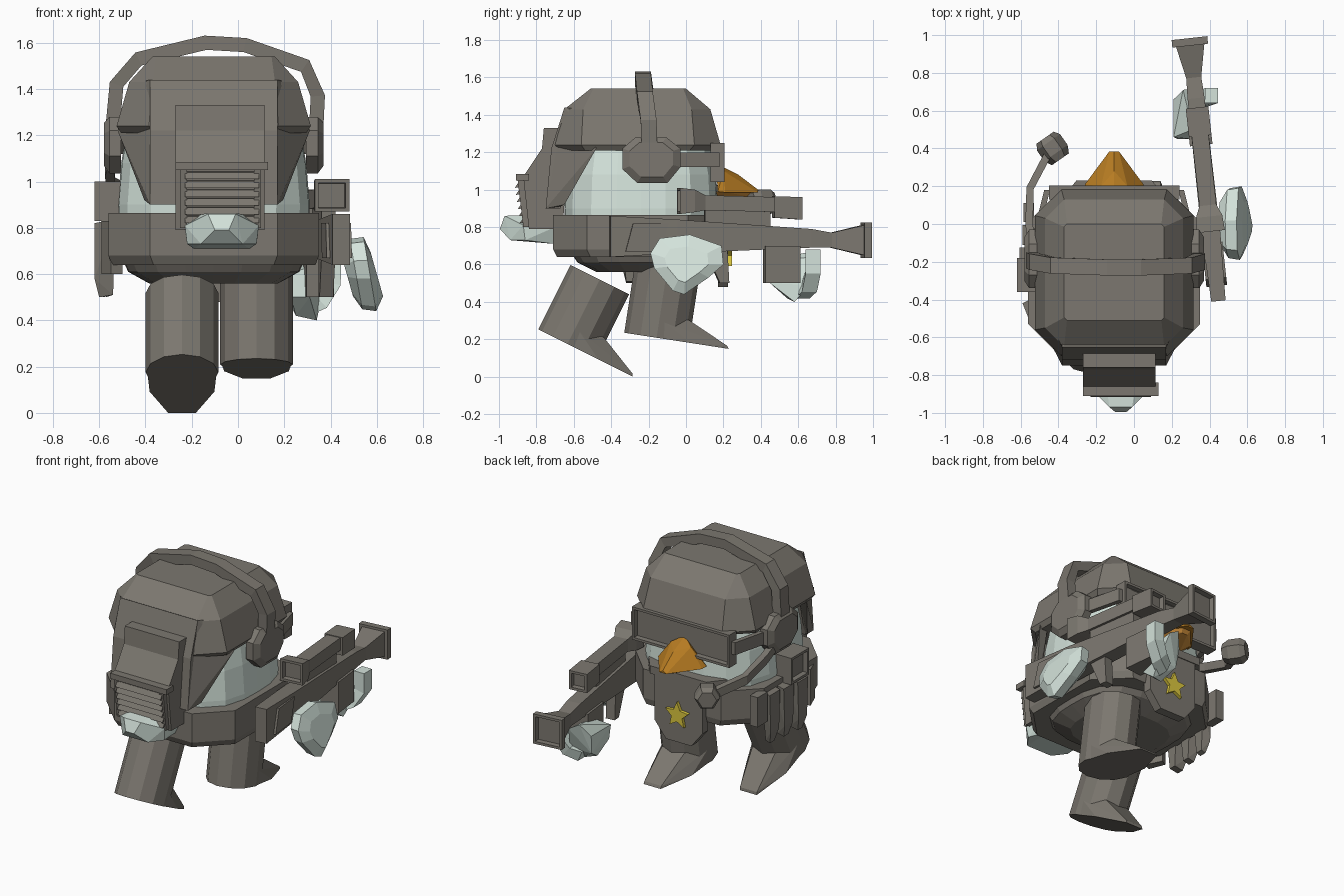
import bpy, bmesh
from math import sin, cos, pi, radians
from mathutils import Vector, Matrix

cube = bpy.data.objects.get("Cube")
if cube:
    bpy.data.objects.remove(cube)


def material(name, rgb):
    m = bpy.data.materials.new(name)
    m.use_nodes = True
    m.diffuse_color = (*rgb, 1)
    m.node_tree.nodes["Principled BSDF"].inputs["Base Color"].default_value = (*rgb, 1)
    return m


GREY = material("warm grey", (0.2, 0.185, 0.16))
WHITE = material("pale mint", (0.66, 0.77, 0.71))
ORANGE = material("beak orange", (0.47, 0.2, 0.016))
BRIGHT = material("bright orange", (0.7, 0.31, 0.05))
YELLOW = material("badge yellow", (0.72, 0.58, 0.05))
CX = -0.105  # centre line of the body


def finish(name, bm, mat, matrix=None):
    bmesh.ops.recalc_face_normals(bm, faces=bm.faces[:])
    me = bpy.data.meshes.new(name)
    bm.to_mesh(me)
    bm.free()
    me.materials.append(mat)
    ob = bpy.data.objects.new(name, me)
    bpy.context.collection.objects.link(ob)
    if matrix:
        ob.matrix_world = matrix
    return ob


def hull(name, pts, mat=GREY, matrix=None):
    bm = bmesh.new()
    for p in pts:
        bm.verts.new(p)
    out = bmesh.ops.convex_hull(bm, input=bm.verts[:])
    loose = {v for v in out["geom_interior"] + out["geom_unused"] if isinstance(v, bmesh.types.BMVert)}
    bmesh.ops.delete(bm, geom=list(loose), context="VERTS")
    bmesh.ops.dissolve_limit(bm, angle_limit=radians(2), verts=bm.verts[:], edges=bm.edges[:])
    return finish(name, bm, mat, matrix)


def loft(name, rings, mat=GREY, matrix=None, recess_ends=()):
    """Skin a list of rings and cap them; recess_ends hollows the chosen caps."""
    bm = bmesh.new()
    loops = [[bm.verts.new(p) for p in r] for r in rings]
    n = len(loops[0])
    for a, b in zip(loops, loops[1:]):
        for i in range(n):
            bm.faces.new((a[i], a[(i + 1) % n], b[(i + 1) % n], b[i]))
    caps = {0: bm.faces.new(loops[0][::-1]), -1: bm.faces.new(loops[-1])}
    bmesh.ops.recalc_face_normals(bm, faces=bm.faces[:])
    bm.normal_update()
    for end in recess_ends:
        cap = caps[end]
        normal = cap.normal.copy()
        # Rim, then walls, then a sunken floor
        bmesh.ops.inset_region(bm, faces=[cap], thickness=0.022)
        bmesh.ops.inset_region(bm, faces=[cap], thickness=0.004)
        bmesh.ops.translate(bm, verts=cap.verts[:], vec=normal * -0.03)
    return finish(name, bm, mat, matrix)


def box(name, x, y, z, mat=GREY, matrix=None):
    return hull(name, [(a, b, c) for a in x for b in y for c in z], mat, matrix)


def octagon(half, y0, y1, c, z):
    xs = (half - c, half, half, half - c)
    ys = (y0, y0 + c, y1 - c, y1)
    right = [(CX + a, b, z) for a, b in zip(xs, ys)]
    return right + [(2 * CX - a, b, z) for a, b, z in right[::-1]]


def section(x, y, z0, z1, w):
    return [(x - w, y, z0), (x + w, y, z0), (x + w, y, z1), (x - w, y, z1)]


def tube(name, pts, width, thick, side, mat=GREY):
    pts = [Vector(p) for p in pts]
    side = Vector(side).normalized()
    rings = []
    for i, p in enumerate(pts):
        t = pts[min(i + 1, len(pts) - 1)] - pts[max(i - 1, 0)]
        n = t.cross(side).normalized()
        rings.append([p + side * a * width / 2 + n * b * thick / 2
                      for a, b in ((-1, -1), (1, -1), (1, 1), (-1, 1))])
    return loft(name, rings, mat)


def prism(name, outline, x0, x1, mat=GREY):
    return loft(name, [[(x, y, z) for y, z in outline] for x in (x0, x1)], mat)


# Rounded body, grey below the belt
def body_ring(half, y0, y1, z, n=20):
    pts = []
    for i in range(n):
        c, s = cos(2 * pi * i / n), sin(2 * pi * i / n)
        f = (abs(c) ** 3 + abs(s) ** 3) ** (-1 / 3)
        pts.append((CX + half * c * f, (y0 + y1) / 2 + (y1 - y0) / 2 * s * f, z))
    return pts


body = loft("body", [body_ring(.28, -.48, -.02, .56), body_ring(.37, -.58, .08, .61),
                     body_ring(.41, -.64, .15, .7), body_ring(.415, -.65, .17, .9),
                     body_ring(.4, -.64, .16, 1.08), body_ring(.36, -.6, .12, 1.3)], WHITE)
body.data.materials.append(GREY)
for f in body.data.polygons:
    f.material_index = int(f.center.z < .68)

# Helmet dome with a neck guard
loft("helmet", [octagon(.4, -.68, .16, .14, 1.21), octagon(.42, -.7, .185, .14, 1.24),
                octagon(.365, -.65, .13, .1, 1.43), octagon(.265, -.51, .0, .015, 1.54)])
hull("neck_guard", [(CX + s * .275, y, z) for s in (-1, 1) for y, z in
                    ((-.65, 1.44), (-.72, 1.22), (-.75, .9), (-.67, .9), (-.56, 1.4))])
for s, side in ((-1, "right"), (1, "left")):
    hull(side + "_neck_flap", [(CX + s * x, y, z) for x, y, z in (
        (.275, -.65, 1.44), (.275, -.75, .9), (.3, -.65, .92), (.415, -.48, 1.22),
        (.36, -.49, 1.42), (.25, -.69, .9), (.36, -.48, 1.22))])
    # Ear cups and goggle straps
    cup = [(-.155, .05), (-.085, .11), (.08, .11), (.155, .05), (.155, -.05), (.085, -.135), (-.075, -.135), (-.155, -.06)]
    loft(side + "_ear_cup", [[(CX + s * (.4 + d), -.185 + y * k, 1.17 + z * k) for y, z in cup]
                             for d, k in ((0, 1), (.05, 1), (.075, .75))])
    hull(side + "_goggle_strap", [(CX + s * (x + d), y, z) for d in (0, .03) for z in (1.12, 1.2)
                                  for x, y in ((.41, -.1), (.34, .18))])

# Headphone band and microphone
tube("headphone_band", [(-.545, -.19, 1.2), (-.525, -.2, 1.42), (-.43, -.22, 1.53), (-.14, -.23, 1.6),
                        (.03, -.23, 1.59), (.29, -.22, 1.5), (.345, -.2, 1.37), (.33, -.19, 1.07)],
     .085, .062, (0, 1, 0))
tube("microphone_arm", [(-.54, -.15, 1.1), (-.555, .0, 1.05), (-.55, .19, .99), (-.45, .38, .94)],
     .055, .04, (0, 0, 1))
mic = Matrix.Translation((-.43, .4, .935)) @ Matrix.Rotation(radians(35), 4, "Z")
loft("microphone", [[(r * cos(i * pi / 3), y, r * sin(i * pi / 3)) for i in range(6)]
                    for y, r in ((-.07, .055), (-.03, .075), (.04, .075), (.07, .055))], GREY, mic)

# Goggles and beak
loft("goggles", [section(CX, .13, 1.04, 1.25, .345), section(CX, .205, 1.04, 1.25, .345)], recess_ends=(-1,))
hull("upper_beak", [(CX, .16, 1.14), (CX, .28, 1.08), (CX, .385, 1.0)] +
     [(CX + s * x, y, z) for s in (-1, 1) for x, y, z in
      ((.16, .17, .99), (.155, .21, .985), (.025, .385, .985), (.07, .2, 1.1))], ORANGE)
hull("lower_beak", [(CX + s * x, y, z) for s in (-1, 1) for x, y, z in
                    ((.15, .16, .99), (.14, .22, .985), (.1, .17, .955), (.02, .33, .965), (.03, .35, .985))], BRIGHT)

# Belt, chest plate and star badge
loft("belt", [octagon(.44, -.69, .18, .18, .64), octagon(.455, -.71, .19, .18, .68),
              octagon(.455, -.71, .19, .18, .865)])
hull("chest_plate", [(CX + s * x, y, z) for s in (-1, 1) for x, z in ((.17, .92), (.17, .58), (.09, .48))
                     for y in (.17, .225)])
hull("collar", [(CX + s * x, y, z) for s in (-1, 1) for z in (.87, .92)
                for x, y in ((.28, .13), (.19, .23), (.2, .23))])
star = [((.085 if i % 2 == 0 else .04) * sin(i * pi / 5), (.085 if i % 2 == 0 else .04) * cos(i * pi / 5))
        for i in range(10)]
loft("star_badge", [[(CX + a, y, .66 + b) for a, b in star] for y in (.22, .245)], YELLOW)

# Backpack with louvres
prism("backpack", [(-.62, 1.33), (-.76, 1.33), (-.77, 1.22), (-.87, 1.07), (-.84, .79), (-.66, .79)], -.27, .115)
box("backpack_lid", (-.27, .13), (-.91, -.84), (1.05, 1.085))
for x in (-.25, .07):
    hull("louvre_frame", [(x + a, y, z) for a in (0, .03) for y, z in
                          ((-.9, 1.05), (-.84, 1.05), (-.87, .8), (-.82, .8))])
for i in range(6):
    z = .82 + i * .038
    y = -.87 - i * .005
    hull("louvre", [(x, y + a, z + b) for x in (-.23, .09) for a, b in
                    ((-.02, 0), (.05, .01), (.05, .035), (0, .03))])

# Tail
hull("tail", [(-.07 + s * x, y, z) for s in (-1, 1) for x, y, z in (
    (.03, -.995, .79), (.06, -.97, .86), (.09, -.94, .73), (.16, -.87, .81), (.15, -.86, .73), (.1, -.7, .87),
    (.16, -.7, .8), (.12, -.7, .71))], WHITE)


# Booted legs, each swung about its heel
def leg(name, x, y, z, tilt, height):
    m = Matrix.Translation((x, y, z)) @ Matrix.Rotation(-tilt, 4, "X")
    ring = [(.157 * cos(i * pi / 6), .175 + .175 * sin(i * pi / 6)) for i in range(12)]
    loft(name + "_leg", [[(a, b, h) for a, b in ring] for h in (0, height)], GREY, m)
    hull(name + "_toe", [(s * a, b, h) for s in (-1, 1) for a, b, h in (
        (.15, .17, 0), (.15, .2, .09), (.08, .33, .12), (.14, .36, 0),
        (.06, .555, .015), (.06, .565, 0))], GREY, m)


leg("right", -.242, -.79, .253, .464, .385)
leg("left", .08, -.33, .235, .153, .42)

# Long gun at the left side
aim = Matrix.Translation((.402, 0, 0)) @ Matrix.Rotation(.11, 4, "Z")
loft("gun_body", [section(0, -.41, .64, .86, .038), section(0, -.05, .66, .84, .05), section(0, .67, .69, .79, .045),
                  section(0, .78, .69, .77, .04), section(0, .95, .65, .81, .075)], GREY, aim)
loft("gun_muzzle", [section(0, .95, .635, .825, .095), section(0, .99, .635, .825, .095)], GREY, aim, (-1,))
loft("gun_sight", [section(0, -.04, .87, 1.01, .075), section(0, .04, .88, 1, .07), section(0, .1, .89, .97, .045),
                   section(0, .5, .88, .96, .045)], GREY, aim, (0,))
loft("sight_front", [section(0, .47, .85, .965, .06), section(0, .62, .84, .96, .06)], GREY, aim, (-1,))
box("sight_mount", (-.03, .03), (.1, .45), (.78, .9), GREY, aim)
hull("stock_pad", [(x, y, z) for x in (-.055, .055) for y, z in
                   ((-.33, .67), (-.29, .82), (-.1, .82), (-.14, .67))], GREY, aim)
box("fore_grip", (-.06, .06), (.42, .61), (.5, .7), GREY, aim)
hull("trigger_grip", [(x, y, z) for x in (-.03, .03) for y, z in
                      ((.1, .68), (.22, .68), (.18, .5), (.23, .5))], GREY, aim)

# Flippers holding the gun
outline = [(-.19, .66), (-.14, .74), (.02, .76), (.19, .7), (.2, .6), (.12, .53), (-.01, .44), (-.07, .46), (-.17, .58)]
loft("left_flipper", [[(x - .17 * (z - .6), y * k, .6 + (z - .6) * k) for y, z in outline]
                      for x, k in ((.47, .6), (.51, .95), (.57, 1), (.6, .6))], WHITE)
hull("right_hand", [(x, y, z) for x, y, z in (
    (.21, .46, .6), (.23, .45, .5), (.31, .45, .5), (.25, .54, .42), (.34, .58, .4), (.21, .66, .6),
    (.26, .71, .68), (.33, .72, .64), (.31, .5, .63), (.36, .66, .49), (.22, .64, .48))], WHITE)
tube("right_fingers", [(.29, .62, .45), (.36, .66, .48), (.41, .68, .56), (.41, .68, .68)], .08, .07, (0, 1, 0), WHITE)

# Belt gear along the right side
loft("radio_pouch", [[(x, y, z) for y, z in ((-.36, .83), (-.18, .83), (-.18, 1), (-.36, 1))]
                     for x in (-.5, -.62)], recess_ends=(-1,))
for i in range(3):
    y = -.35 + i * .12
    x = -.62 + i * .015
    hull("magazine_pouch", [(a, y + d, z) for a, d, z in (
        (-.53, 0, .84), (-.53, .105, .84), (x, 0, .82), (x, .105, .82), (x, .01, .58), (x, .095, .58),
        (x + .02, .03, .5), (x + .02, .075, .5), (-.54, .03, .51), (-.54, .075, .51))])
box("side_pouch", (-.585, -.53), (.01, .11), (.66, .85))
hull("rear_pouch", [(x, y, z) for z in (.6, .83) for x, y in
                    ((-.55, -.4), (-.59, -.42), (-.55, -.52), (-.5, -.5))])
